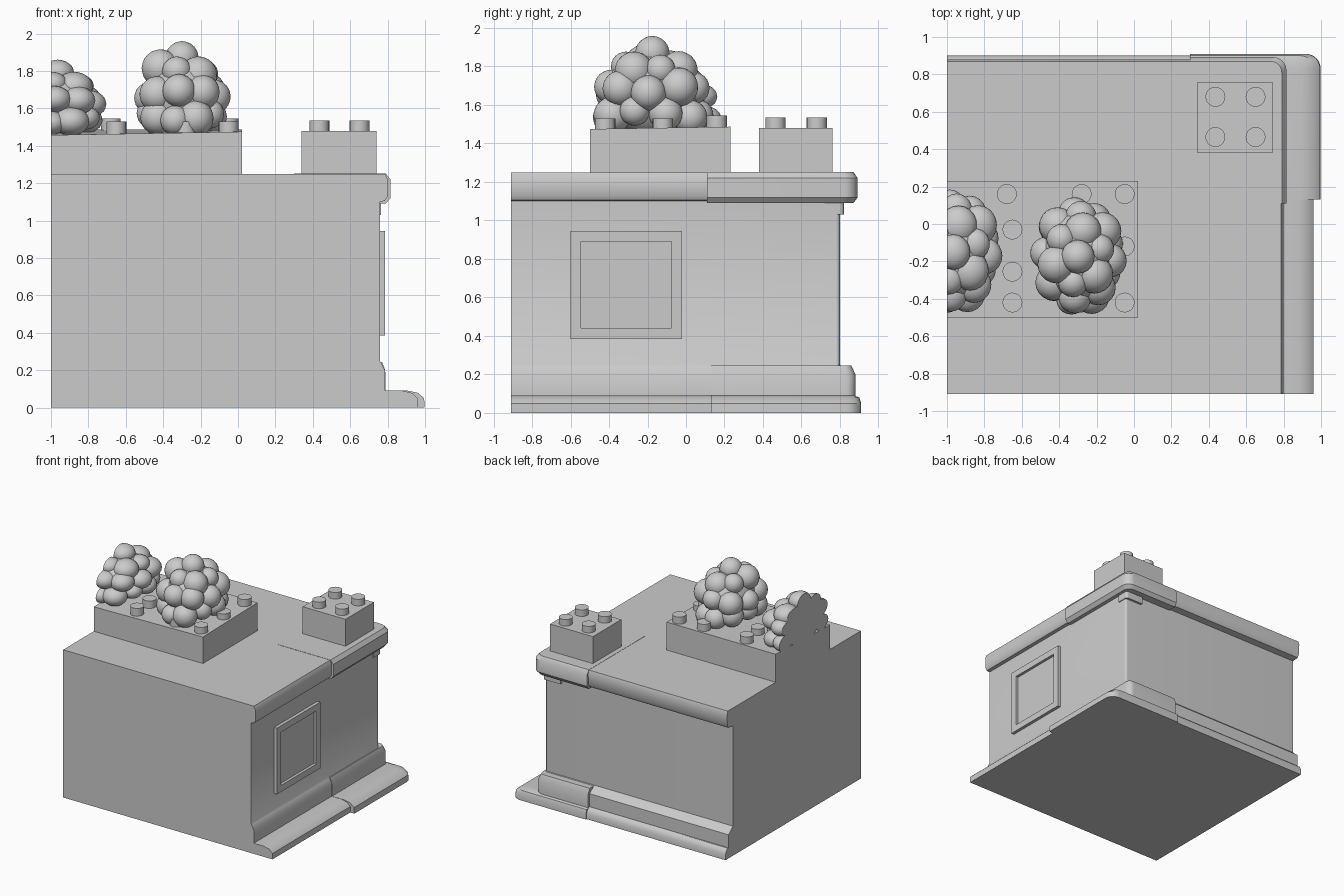
import bpy, bmesh, math
from mathutils import Matrix, Vector

old = bpy.data.objects.get("Cube")
if old:
    bpy.data.objects.remove(old, do_unlink=True)

stone = bpy.data.materials.new("plain grey")
stone.use_nodes = True
GREY = (0.6, 0.6, 0.6, 1)
stone.diffuse_color = GREY
stone.node_tree.nodes["Principled BSDF"].inputs["Base Color"].default_value = GREY

LEFT, FRONT, ROOF = -1.0, -0.91, 1.25


def finish(name, bm, smooth=None):
    bmesh.ops.recalc_face_normals(bm, faces=bm.faces)
    mesh = bpy.data.meshes.new(name)
    bm.to_mesh(mesh)
    bm.free()
    mesh.materials.append(stone)
    obj = bpy.data.objects.new(name, mesh)
    bpy.context.collection.objects.link(obj)
    if smooth:
        bpy.ops.object.select_all(action="DESELECT")
        obj.select_set(True)
        bpy.context.view_layer.objects.active = obj
        bpy.ops.object.shade_smooth_by_angle(angle=math.radians(smooth))
    return obj


def add_box(bm, lo, hi):
    lo, hi = Vector(lo), Vector(hi)
    mat = Matrix.Translation((lo + hi) / 2) @ Matrix.Diagonal((*(hi - lo), 1))
    return bmesh.ops.create_cube(bm, size=1, matrix=mat)["verts"]


def loft(name, levels, x0, y0):
    """Stack outlines with one rounded corner; level = height, x edge, y edge, radius."""
    bm = bmesh.new()
    rings = []
    for z, ex, ey, r in levels:
        pts = [(x0, y0), (ex, y0)]
        for i in range(7):
            a = math.pi / 2 * i / 6
            pts.append((ex - r + r * math.cos(a), ey - r + r * math.sin(a)))
        pts.append((x0, ey))
        rings.append([bm.verts.new((x, y, z)) for x, y in pts])
    n = len(rings[0])
    for a, b in zip(rings, rings[1:]):
        for i in range(n):
            j = (i + 1) % n
            bm.faces.new((a[i], a[j], b[j], b[i]))
    bm.faces.new(rings[0][::-1])
    bm.faces.new(rings[-1])
    return finish(name, bm, 35)


# Building: plinth, skirting, wall and cornice in one profile
loft("building", [
    (0, .96, .9, .07), (.05, .96, .9, .07), (.078, .93, .885, .06), (.09, .88, .87, .05),
    (.09, .785, .86, .05), (.2, .785, .86, .05), (.24, .765, .81, .03),
    (.25, .758, .8, .02), (1.1, .758, .8, .02), (1.105, .785, .86, .06),
    (1.13, .8, .875, .07), (1.22, .8, .88, .07), (ROOF, .785, .87, .06)], LEFT, FRONT)

# Slightly thicker trim pieces around the back corner
loft("plinth_corner", [(0, .998, .91, .08), (.05, .995, .91, .08),
                       (.08, .96, .9, .07), (.092, .9, .87, .06)], .3, .13)
loft("skirting_corner", [(.085, .79, .88, .05), (.2, .787, .88, .05),
                         (.245, .77, .86, .04)], .3, .13)
loft("cornice_corner", [(1.09, .79, .87, .06), (1.12, .815, .892, .07),
                        (1.22, .815, .892, .07), (ROOF + .002, .79, .87, .06)], .3, .11)
loft("cornice_bracket", [(1.03, .765, .82, .02), (1.095, .765, .82, .02)], .6, .72)

# Window: framed plate with a sunken pane
bm = bmesh.new()
add_box(bm, (.74, -.6, .385), (.785, -.02, .945))
outer = max(bm.faces, key=lambda f: f.calc_center_median().x)
bmesh.ops.inset_individual(bm, faces=[outer], thickness=.078)
pane = bmesh.ops.extrude_discrete_faces(bm, faces=[outer])["faces"][0]
bmesh.ops.translate(bm, verts=pane.verts, vec=(-.023, 0, 0))
finish("window", bm)


# Stud bricks on the roof
def studs(name, spots, z0, z1):
    bm = bmesh.new()
    for x, y in spots:
        bmesh.ops.create_cone(bm, cap_ends=True, segments=20, radius1=.053, radius2=.053,
                              depth=z1 - z0, matrix=Matrix.Translation((x, y, (z0 + z1) / 2)))
    finish(name, bm, 35)


bm = bmesh.new()
add_box(bm, (.34, .38, ROOF - .01), (.74, .76, 1.48))
finish("small_block", bm)
studs("small_block_studs", [(x, y) for x in (.435, .65) for y in (.465, .68)], 1.47, 1.535)

bm = bmesh.new()
for v in add_box(bm, (LEFT, -.5, ROOF - .01), (.022, .23, 1.475)):
    if v.co.z > 1.4:
        v.co.z += .012 if v.co.y > 0 else (-.018 if v.co.x < -.5 else 0)
finish("planter_block", bm)
studs("planter_back_studs", [(-.68, .16), (-.28, .16), (-.05, .16)], 1.46, 1.545)
studs("planter_front_studs", [(-.65, -.03), (-.65, -.255), (-.65, -.42), (-.28, -.42),
                              (-.05, -.12), (-.05, -.42)], 1.45, 1.53)


# Bushes: tiers of round lobes around a core
TIERS = [(.09, .16, .235, 9, .088), (.21, .17, .215, 8, .092),
         (.33, .12, .14, 6, .09), (.41, 0, 0, 1, .088)]


def bush(name, x, y, scale):
    bm = bmesh.new()

    def ball(pos, size):
        mat = (Matrix.Translation((x, y, 1.465)) @ Matrix.Diagonal((*scale, 1))
               @ Matrix.Translation(pos) @ Matrix.Diagonal((*size, 1)))
        made = bmesh.ops.create_icosphere(bm, subdivisions=3, radius=1, matrix=mat)["verts"]
        # Trim lobes flush with the flat side of the model
        if min(v.co.x for v in made) < LEFT:
            geom = set(made)
            for v in made:
                geom.update(v.link_edges)
                geom.update(v.link_faces)
            cut = bmesh.ops.bisect_plane(bm, geom=list(geom), plane_co=(LEFT, 0, 0),
                                         plane_no=(-1, 0, 0), clear_outer=True)["geom_cut"]
            edges = [e for e in cut if isinstance(e, bmesh.types.BMEdge)]
            if edges:
                bmesh.ops.holes_fill(bm, edges=edges, sides=0)

    ball((0, 0, .19), (.19, .25, .22))
    for t, (z, rx, ry, n, r) in enumerate(TIERS):
        for i in range(n):
            a = math.tau * (i + t * .5) / n + .3
            wob = .02 * math.sin(5 * i + 2 * t)
            size = r * (1 + .12 * math.sin(3 * i + t))
            ball((rx * math.cos(a), ry * math.sin(a), z + wob), (size, size, size))
    finish(name, bm, 50)


bush("large_bush", -.3, -.175, (1, 1, 1))
bush("side_bush", -.965, -.15, (1, 1.05, .8))
